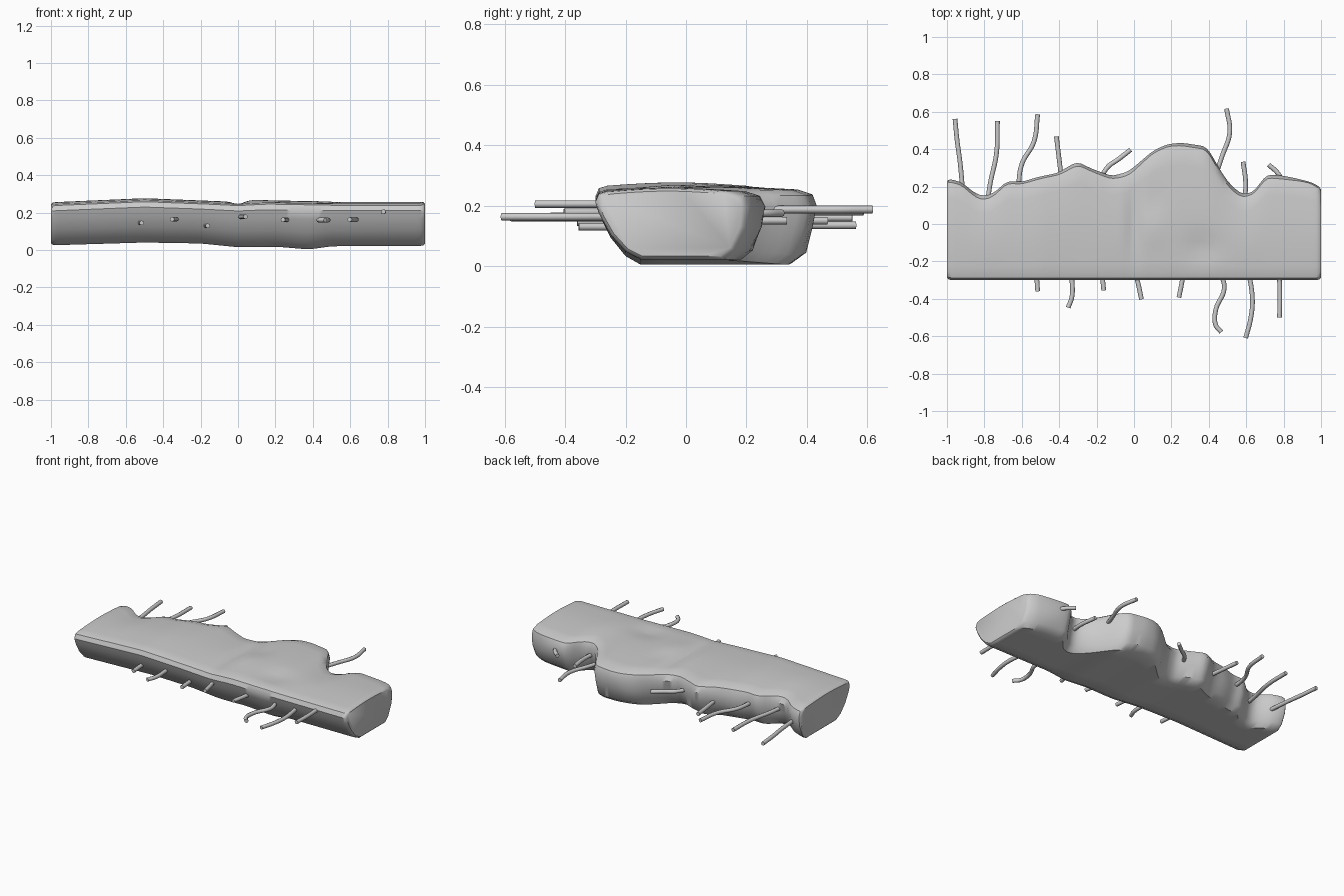
import bpy, math
from mathutils import Vector, noise

if "Cube" in bpy.data.objects:
    bpy.data.objects.remove(bpy.data.objects["Cube"])


def interp(table, x):
    for (x0, v0), (x1, v1) in zip(table, table[1:]):
        if x <= x1:
            return v0 + (v1 - v0) * max(0, (x - x0) / (x1 - x0))
    return table[-1][1]


def soft(table, x):
    return sum(interp(table, x + d) for d in (-.025, -.012, 0, .012, .025)) / 5


def gauss(x, y, cx, cy, sx, sy):
    return math.exp(-((x - cx) / sx) ** 2 - ((y - cy) / sy) ** 2)


# Ragged back outline, underside and top heights along the length
back = [(-1, .25), (-.92, .23), (-.85, .165), (-.8, .15), (-.75, .17), (-.68, .24),
        (-.6, .235), (-.5, .265), (-.4, .285), (-.3, .338), (-.22, .3), (-.12, .262),
        (-.03, .28), (.03, .335), (.1, .4), (.18, .437), (.25, .442), (.39, .42),
        (.45, .31), (.5, .225), (.57, .165), (.62, .172), (.66, .2), (.7, .268),
        (.76, .266), (.9, .25), (.96, .235), (1, .2)]
bottom = [(-1, .025), (-.5, .04), (-.2, .035), (0, .015), (.1, .015), (.2, .018),
          (.38, .003), (.5, .02), (1, .022)]
top = [(-1, .255), (-.5, .277), (0, .257), (.15, .265), (.4, .262), (.5, .258), (1, .258)]


def section(x):
    b, lo, hi = soft(back, x), soft(bottom, x), soft(top, x)
    pts = [(-.15, 0), (-.2, .11), (-.25, .35), (-.285, .62), (-.3, .8), (-.288, .92)]
    for i in range(12):                                  # domed top
        t = i / 11
        pts.append((-.26 + (b - .07 + .26) * t, .955 + .045 * math.sin(math.pi * t)))
    pts += [(b - .022, .89), (b, .74), (b - .012, .45), (b - .04, .13), (b - .085, 0)]
    for i in range(1, 5):                                # flat underside
        pts.append((b - .085 + (-.15 - b + .085) * i / 5, 0))
    out = []
    for y, f in pts:
        z = lo + (hi - lo) * f
        if f > .9:                                       # cracks and hollows on top
            z -= .014 * gauss(x, y, 0, .02, .035, .2)
            z -= .014 * gauss(x, y, .36, -.13, .1, .07)
            z -= .008 * gauss(x, y, .12, .12, .06, .1)
            z += .008 * gauss(x, y, .1, -.02, .06, .1)
        if .1 < f < .8 and y > 0:                        # lumpy back wall
            y += .012 * noise.noise(Vector((x * 7, 3, f * 3))) - .006
        out.append(Vector((x, y, z)))
    return out


# Earth slab: lofted sections with slightly rounded ends
rings = []
n = 90
for i in range(n + 1):
    rings.append(section(-.975 + 1.95 * i / n))
for s in (-1, 1):
    for x, k in ((.992, .975), (1, .91)):
        ring = section(s * x)
        c = sum(ring, Vector()) / len(ring)
        c.z = .145
        ring = [Vector((s * x, c.y + (p.y - c.y) * (1 - (1 - k) * .6), c.z + (p.z - c.z) * k))
                for p in ring]
        rings.append(ring) if s > 0 else rings.insert(0, ring)
m = len(rings[0])
verts = [p for r in rings for p in r]
faces = [(a * m + j, a * m + (j + 1) % m, (a + 1) * m + (j + 1) % m, (a + 1) * m + j)
         for a in range(len(rings) - 1) for j in range(m)]
faces += [tuple(range(m))[::-1], tuple(range(len(verts) - m, len(verts)))]
mesh = bpy.data.meshes.new("earth_slab")
mesh.from_pydata(verts, [], faces)
slab = bpy.data.objects.new("earth_slab", mesh)
bpy.context.collection.objects.link(slab)
bpy.context.view_layer.objects.active = slab
slab.select_set(True)
bpy.ops.object.mode_set(mode='EDIT')
bpy.ops.mesh.select_all(action='SELECT')
bpy.ops.mesh.normals_make_consistent(inside=False)
bpy.ops.object.mode_set(mode='OBJECT')
bpy.ops.object.shade_smooth_by_angle(angle=math.radians(40))


# Roots: height, then plan path from inside the slab outward
def root(name, z, path):
    cu = bpy.data.curves.new(name, 'CURVE')
    cu.dimensions = '3D'
    cu.bevel_depth = .0125
    cu.bevel_resolution = 2
    cu.resolution_u = 6
    cu.use_fill_caps = True
    sp = cu.splines.new('BEZIER')
    sp.bezier_points.add(len(path) - 1)
    for p, (x, y) in zip(sp.bezier_points, path):
        p.co = (x, y, z)
        p.handle_left_type = p.handle_right_type = 'AUTO'
    bpy.context.collection.objects.link(bpy.data.objects.new(name, cu))


front_roots = [
    (.145, [(-.525, -.23), (-.52, -.29), (-.515, -.36)]),
    (.165, [(-.34, -.23), (-.332, -.3), (-.332, -.39), (-.352, -.447)]),
    (.13, [(-.175, -.21), (-.168, -.29), (-.162, -.355)]),
    (.178, [(.0, -.24), (.02, -.31), (.04, -.403)]),
    (.162, [(.265, -.24), (.258, -.3), (.24, -.393)]),
    (.16, [(.45, -.24), (.483, -.34), (.437, -.46), (.437, -.54), (.467, -.578)]),
    (.163, [(.61, -.24), (.633, -.4), (.625, -.5), (.597, -.61)]),
    (.205, [(.775, -.24), (.78, -.37), (.778, -.5)])]
back_roots = [
    (.135, [(-.915, .17), (-.93, .33), (-.945, .44), (-.957, .562)]),
    (.16, [(-.785, .1), (-.77, .21), (-.735, .38), (-.73, .55)]),
    (.18, [(-.62, .18), (-.6, .32), (-.535, .44), (-.515, .587)]),
    (.15, [(-.385, .22), (-.397, .32), (-.415, .468)]),
    (.165, [(-.19, .22), (-.14, .305), (-.085, .345), (-.018, .397)]),
    (.187, [(.43, .24), (.47, .36), (.512, .49), (.495, .617)]),
    (.15, [(.59, .11), (.597, .22), (.583, .333)]),
    (.175, [(.8, .21), (.77, .27), (.72, .317)])]
for label, group in (("front_root", front_roots), ("back_root", back_roots)):
    for i, (z, path) in enumerate(group):
        root(f"{label}_{i + 1}", z, path)
